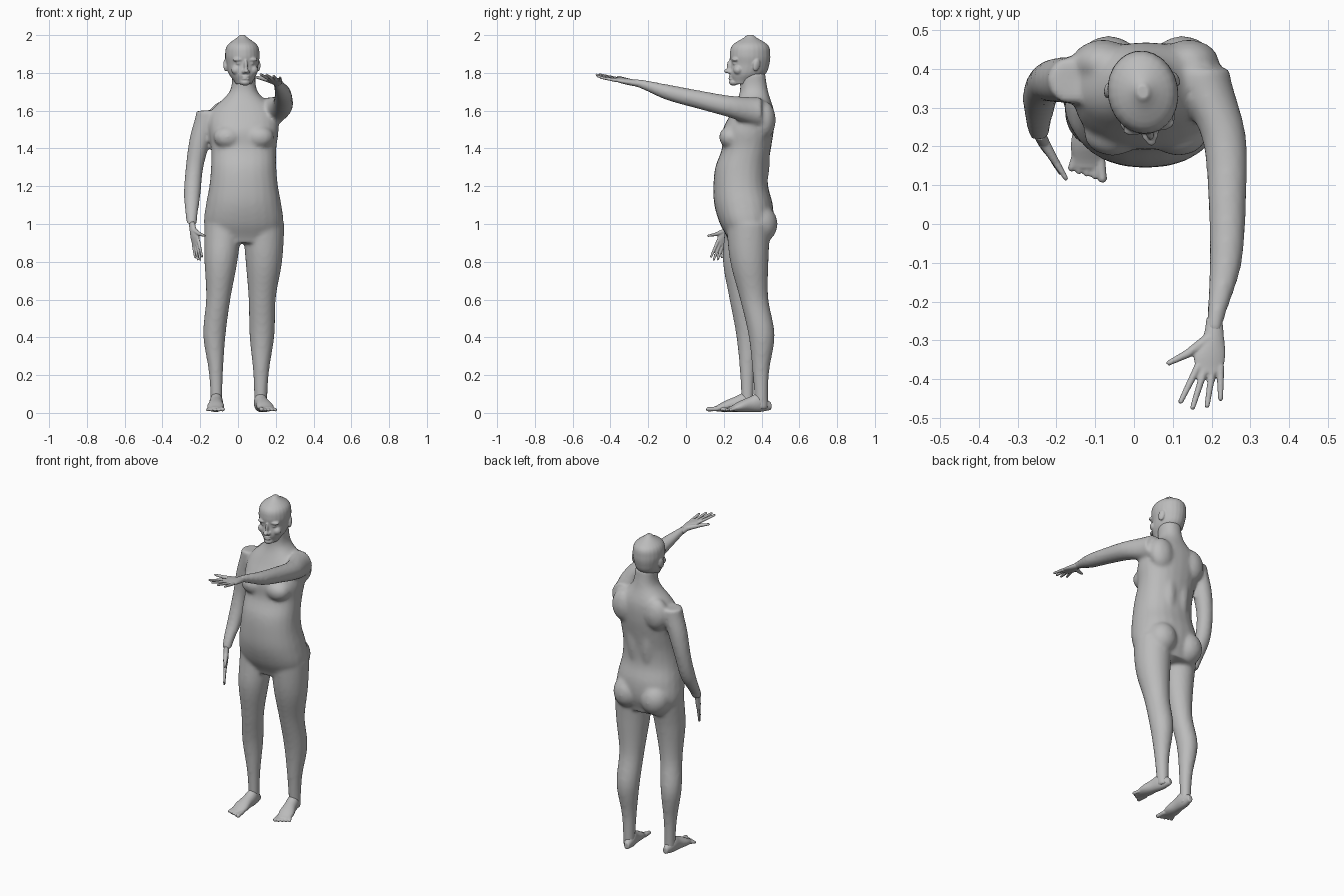
import bpy, bmesh, math
from mathutils import Matrix, Vector

if "Cube" in bpy.data.objects:
    bpy.data.objects.remove(bpy.data.objects["Cube"])

skin = bpy.data.materials.new("plain grey")
skin.use_nodes = True
GREY = (0.5, 0.5, 0.5, 1)
skin.diffuse_color = GREY
skin.node_tree.nodes["Principled BSDF"].inputs["Base Color"].default_value = GREY


def spline(values, steps=5):
    """Catmull-Rom curve through evenly spaced values."""
    last = len(values) - 1
    curve = []
    for i in range(last):
        before, start = values[max(i - 1, 0)], values[i]
        end, after = values[i + 1], values[min(i + 2, last)]
        for step in range(steps):
            t = step / steps
            slope = (end - before) * t
            bend = (2 * before - 5 * start + 4 * end - after) * t ** 2
            twist = (3 * start - before - 3 * end + after) * t ** 3
            curve.append(start + (slope + bend + twist) / 2)
    return curve + [values[last]]


def loft(bm, axis, first, last, across, other, wide, deep, power=2.0, sides=24):
    """Ovals spaced evenly along an axis, from lists of centres and radii."""
    columns = [spline(column) for column in (across, other, wide, deep)]
    count = len(columns[0])
    rings = []
    for k, (a, b, ra, rb) in enumerate(zip(*columns)):
        along = first + (last - first) * k / (count - 1)
        ring = []
        for i in range(sides):
            cos, sin = math.cos(math.tau * i / sides), math.sin(math.tau * i / sides)
            u = a + ra * math.copysign(abs(cos) ** (2 / power), cos)
            v = b + rb * math.copysign(abs(sin) ** (2 / power), sin)
            ring.append(bm.verts.new((u, v, along) if axis == "z" else (u, along, v)))
        rings.append(ring)
    for low, high in zip(rings, rings[1:]):
        for i in range(sides):
            j = (i + 1) % sides
            bm.faces.new((low[i], low[j], high[j], high[i]))
    bm.faces.new(rings[0])
    bm.faces.new(rings[-1])


def ball(bm, centre, radii, turn=Matrix()):
    place = Matrix.Translation(centre) @ turn @ Matrix.Diagonal((*radii, 1))
    bmesh.ops.create_uvsphere(bm, u_segments=20, v_segments=12, radius=1, matrix=place)


def pair(bm, offset, y, z, radii, middle=0.0):
    for side in (-1, 1):
        ball(bm, (middle + side * offset, y, z), radii)


def digit(bm, base, tip, thick, thin):
    """Rounded taper for fingers and toes."""
    base, tip = Vector(base), Vector(tip)
    reach = tip - base
    place = Matrix.Translation((base + tip) / 2) @ reach.to_track_quat("Z", "Y").to_matrix().to_4x4()
    bmesh.ops.create_cone(bm, cap_ends=True, segments=12, radius1=thick, radius2=thin,
                          depth=reach.length, matrix=place)
    ball(bm, base, [thick] * 3)
    ball(bm, tip, [thin] * 3)


def finish(name, bm, voxel, rounds, place=Matrix()):
    """Fuse the overlapping volumes into one soft skin."""
    bm.transform(place)
    bmesh.ops.recalc_face_normals(bm, faces=bm.faces)
    mesh = bpy.data.meshes.new(name)
    bm.to_mesh(mesh)
    bm.free()
    mesh.materials.append(skin)
    obj = bpy.data.objects.new(name, mesh)
    bpy.context.collection.objects.link(obj)
    fuse = obj.modifiers.new("fuse", "REMESH")
    fuse.mode = "VOXEL"
    fuse.voxel_size = voxel
    fuse.use_smooth_shade = True
    soften = obj.modifiers.new("soften", "SMOOTH")
    soften.factor = 0.5
    soften.iterations = rounds


# Torso and neck, from the hips up
body = bmesh.new()
MIDDLE = 0.03
depth_centre = [.33, .32, .305, .29, .295, .32, .33, .355, .36, .35]
half_width = [.18, .21, .2, .182, .173, .173, .185, .17, .075, .062]
half_depth = [.1, .14, .155, .145, .14, .13, .135, .11, .075, .07]
loft(body, "z", .9, 1.8, [MIDDLE] * len(half_width), depth_centre, half_width, half_depth, power=2.25)

# Chest, seat, spine muscles and shoulder blades
pair(body, .085, .235, 1.46, (.075, .06, .06), MIDDLE)
pair(body, .095, .395, 1, (.09, .09, .1), MIDDLE)
pair(body, .045, .41, 1.38, (.045, .035, .2), MIDDLE)
pair(body, .11, .415, 1.55, (.08, .06, .1), MIDDLE)

# Legs, from hip to ankle, sharing one girth profile
girth = [.11, .097, .072, .066, .042, .033]


def leg(across, depth, build):
    radii = [build * r for r in girth]
    loft(body, "z", 1, .02, across, depth, radii, [1.05 * r for r in radii])


leg([.135, .137, .128, .127, .122, .12], [.33, .335, .36, .4, .396, .4], 1)
leg([-.08, -.09, -.104, -.125, -.117, -.114], [.31, .287, .297, .328, .325, .325], .9)

# Lowered right arm and raised left arm
lowered = [.06, .057, .047, .044, .028]
loft(body, "z", 1.6, 1, [-.16, -.2, -.23, -.243, -.246], [.37, .37, .36, .32, .24], lowered, lowered)
raised = [.08, .058, .049, .041, .02]
loft(body, "y", .4, -.28, [.165, .23, .24, .235, .205], [1.59, 1.622, 1.66, 1.7, 1.75], raised, raised)
finish("body", body, .011, 6)

# Head, built around its own centre and turned slightly to the left
head = bmesh.new()
loft(head, "z", 1.74, 2, [0] * 6, [-.05, -.02, -.006, -.006, -.005, -.005],
     [.042, .072, .084, .091, .078, .015], [.05, .095, .103, .108, .094, .018])

# Nose, brows, eyes, cheeks, lips and chin
ball(head, (0, -.113, 1.836), (.01, .018, .034))
ball(head, (0, -.127, 1.81), (.014, .02, .012))
pair(head, .012, -.118, 1.806, (.01, .012, .01))
pair(head, .036, -.094, 1.87, (.032, .018, .011))
pair(head, .033, -.094, 1.85, (.016, .012, .008))
pair(head, .045, -.078, 1.815, (.027, .025, .025))
for lip in (1.781, 1.769):
    ball(head, (0, -.11, lip), (.022, .012, .006))
ball(head, (0, -.095, 1.75), (.028, .024, .018))

# Ears
for side in (-1, 1):
    tilt = Matrix.Rotation(-.25, 4, "X") @ Matrix.Rotation(side * .35, 4, "Z")
    ball(head, (side * .088, .014, 1.84), (.01, .02, .033), tilt)
finish("head", head, .005, 3, Matrix.Translation((.022, .345, 0)) @ Matrix.Rotation(.17, 4, "Z"))


def hand(name, wrist, along, thumb, spread, size):
    """Local x points to the thumb, y along the fingers."""
    bm = bmesh.new()
    loft(bm, "y", -.02, .125, [0, .002, .012, .013], [0] * 4,
         [.021, .027, .041, .034], [.017, .017, .015, .009])
    for i, reach in enumerate((.1, .11, .1, .08)):
        base = Vector((.044 - .02 * i, .11, 0))
        fan = spread * (.45 - .15 * i)
        digit(bm, base, base + reach * Vector((math.sin(fan), math.cos(fan), 0)), .01, .007)
    knuckle = (.07, .075, 0)
    digit(bm, (.015, .035, 0), knuckle, .016, .011)
    digit(bm, knuckle, (.118, .1, 0), .011, .007)
    y = Vector(along).normalized()
    x = Vector(thumb)
    x = (x - y * x.dot(y)).normalized()
    frame = Matrix((x, y, x.cross(y))).transposed().to_4x4()
    finish(name, bm, .004, 2, Matrix.Translation(wrist) @ frame @ Matrix.Scale(size, 4))


hand("left_hand", (.207, -.262, 1.745), (0, -1, .17), (-1, 0, .15), 1, 1)
hand("right_hand", (-.242, .228, .99), (.14, -.3, -1), (.5, -.8, 0), .3, .9)


def foot(name, heel, angle, inner):
    """Heel at the origin, toes towards -y, big toe on the inner side."""
    bm = bmesh.new()
    loft(bm, "y", 0, -.23, [0] * 5, [.035, .055, .045, .033, .02],
         [.016, .034, .037, .045, .036], [.02, .05, .04, .028, .01])
    for i in range(5):
        x = inner * (.036 - .0185 * i)
        thick = .013 if i == 0 else .01
        digit(bm, (x * .9, -.205, .022), (x * 1.1, -.255 + .006 * i, thick + .006), thick, thick * .9)
    finish(name, bm, .005, 2, Matrix.Translation(heel) @ Matrix.Rotation(angle, 4, "Z"))


foot("left_foot", (.103, .45, 0), .24, -1)
foot("right_foot", (-.113, .373, 0), -.03, 1)
